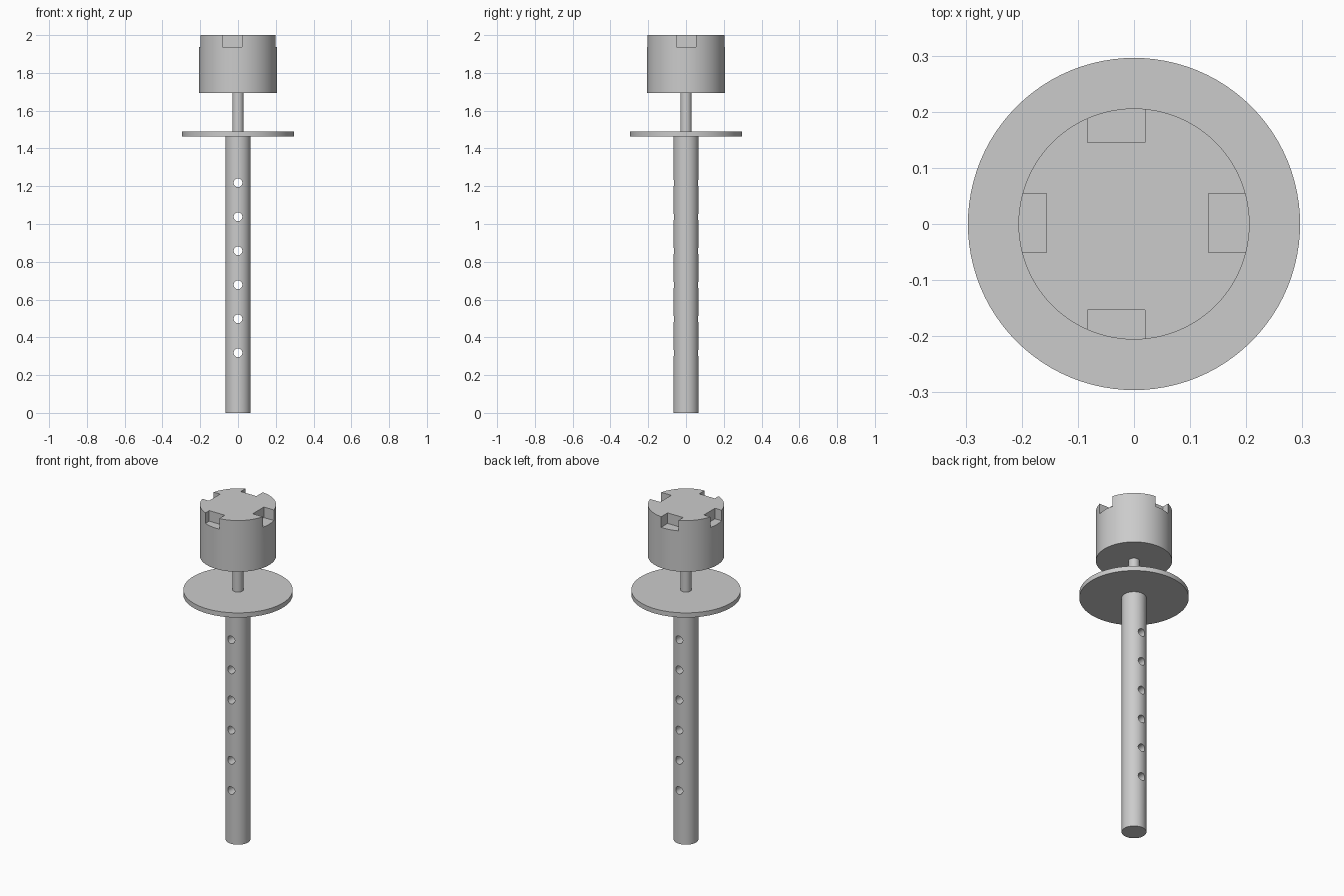
import bpy

if "Cube" in bpy.data.objects:
    bpy.data.objects.remove(bpy.data.objects["Cube"])

SIDES = 64


def cylinder(name, radius, z0, z1, sides=SIDES):
    bpy.ops.mesh.primitive_cylinder_add(
        vertices=sides, radius=radius, depth=z1 - z0, location=(0, 0, (z0 + z1) / 2))
    obj = bpy.context.object
    obj.name = name
    return obj


def box(name, x0, x1, y0, y1, z0, z1):
    bpy.ops.mesh.primitive_cube_add(
        size=1, location=((x0 + x1) / 2, (y0 + y1) / 2, (z0 + z1) / 2))
    obj = bpy.context.object
    obj.name = name
    obj.scale = (x1 - x0, y1 - y0, z1 - z0)
    return obj


def cut(target, cutters):
    for c in cutters:
        mod = target.modifiers.new("cut", 'BOOLEAN')
        mod.operation = 'DIFFERENCE'
        mod.solver = 'EXACT'
        mod.object = c
        bpy.context.view_layer.objects.active = target
        bpy.ops.object.modifier_apply(modifier=mod.name)
        bpy.data.objects.remove(c)


def smooth(obj):
    bpy.ops.object.select_all(action='DESELECT')
    obj.select_set(True)
    bpy.context.view_layer.objects.active = obj
    bpy.ops.object.shade_smooth_by_angle(angle=0.52)


# Perforated tube with a row of through holes, front to back
shaft = cylinder("shaft", 0.067, 0, 1.465)
holes = []
for i in range(6):
    bpy.ops.mesh.primitive_cylinder_add(
        vertices=32, radius=0.023, depth=0.4,
        location=(0, 0, 0.318 + 0.18 * i), rotation=(1.570796, 0, 0))
    holes.append(bpy.context.object)
cut(shaft, holes)

# Flange and thin neck
flange = cylinder("flange", 0.296, 1.463, 1.491, 96)
neck = cylinder("neck", 0.03, 1.49, 1.695, 32)

# Head with four slightly off-centre rim notches
head = cylinder("head", 0.206, 1.694, 2.0, 96)
z0, z1 = 1.937, 2.1
cut(head, [
    box("notch_back", -0.083, 0.02, 0.145, 0.3, z0, z1),
    box("notch_front", -0.083, 0.02, -0.3, -0.153, z0, z1),
    box("notch_right", 0.133, 0.3, -0.051, 0.054, z0, z1),
    box("notch_left", -0.3, -0.156, -0.051, 0.054, z0, z1),
])

for part in (shaft, flange, neck, head):
    smooth(part)
